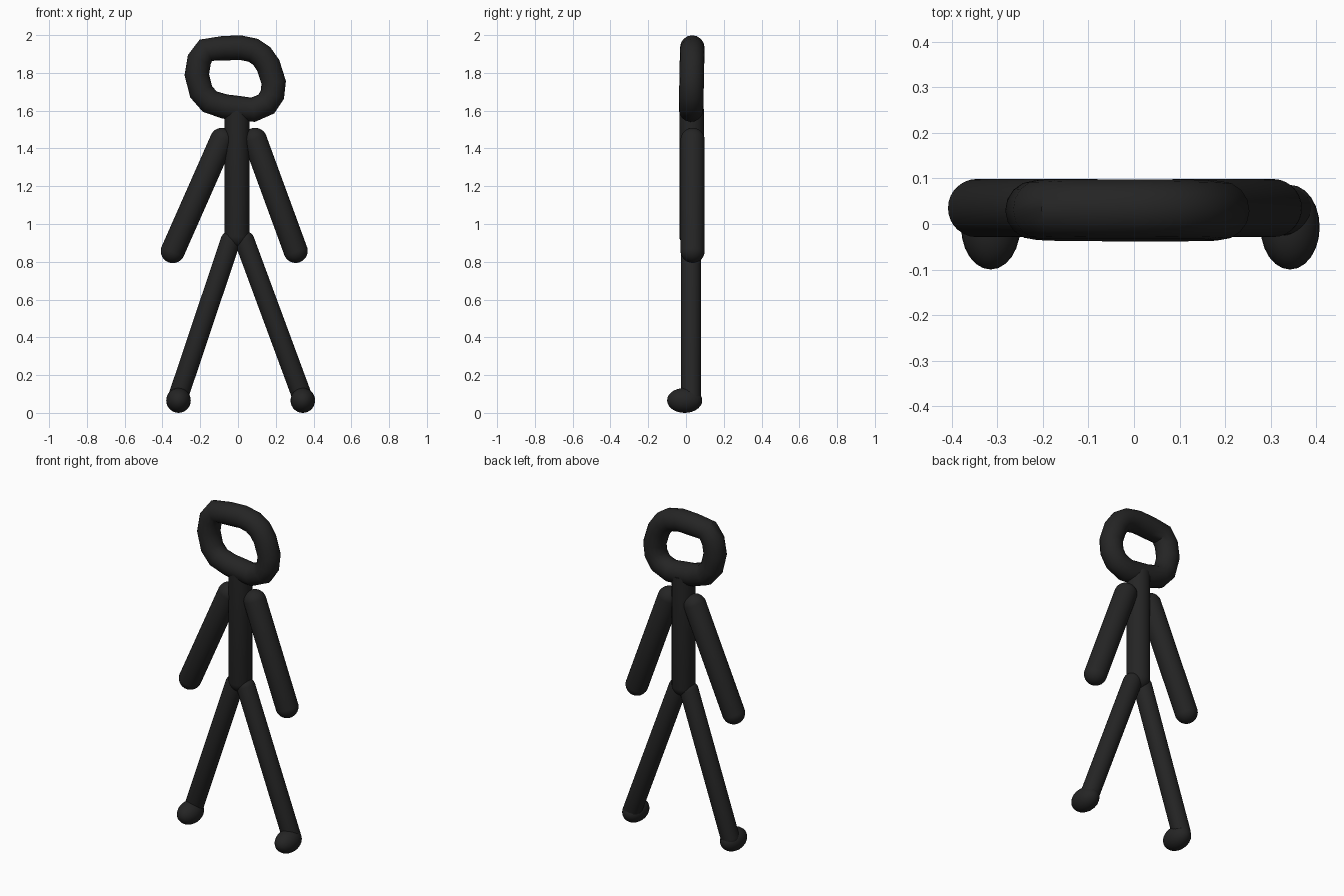
import bpy, bmesh
from mathutils import Vector, Matrix

if "Cube" in bpy.data.objects:
    bpy.data.objects.remove(bpy.data.objects["Cube"])

black = bpy.data.materials.new("soft_black")
black.diffuse_color = (0.018, 0.018, 0.018, 1)
black.use_nodes = True
black.node_tree.nodes["Principled BSDF"].inputs["Base Color"].default_value = black.diffuse_color


def finish(obj):
    obj.data.materials.clear()
    obj.data.materials.append(black)
    for o in bpy.context.selected_objects:
        o.select_set(False)
    obj.select_set(True)
    bpy.context.view_layer.objects.active = obj
    bpy.ops.object.shade_smooth_by_angle(angle=0.7)


def add_mesh(name, bm):
    mesh = bpy.data.meshes.new(name)
    bm.to_mesh(mesh)
    bm.free()
    obj = bpy.data.objects.new(name, mesh)
    bpy.context.collection.objects.link(obj)
    finish(obj)


def capsule(name, a, b, radius, flat_top=False):
    """Round-ended rod from a to b; the end at b can be cut flat."""
    a, b = Vector(a), Vector(b)
    axis = b - a
    bm = bmesh.new()
    bmesh.ops.create_uvsphere(bm, u_segments=28, v_segments=15, radius=radius)
    for v in bm.verts:
        if v.co.z > 0:
            v.co.z = axis.length + (0 if flat_top else v.co.z)
    turn = axis.to_track_quat('Z', 'Y').to_matrix().to_4x4()
    bm.transform(Matrix.Translation(a) @ turn)
    add_mesh(name, bm)


def foot(name, x):
    bm = bmesh.new()
    bmesh.ops.create_uvsphere(bm, u_segments=24, v_segments=14, radius=1)
    bm.transform(Matrix.Translation((x, -0.007, 0.066)) @ Matrix.Diagonal((0.065, 0.093, 0.066, 1)))
    add_mesh(name, bm)


# Head: uneven hand-bent ring
ring = [(-0.17, 1.92), (-0.205, 1.87), (-0.218, 1.79), (-0.195, 1.70), (-0.15, 1.648),
        (-0.07, 1.622), (0.01, 1.612), (0.08, 1.605), (0.15, 1.635), (0.182, 1.685),
        (0.189, 1.75), (0.16, 1.84), (0.125, 1.89), (0.08, 1.92), (0.01, 1.934),
        (-0.08, 1.93)]
curve = bpy.data.curves.new("head_ring", 'CURVE')
curve.dimensions = '3D'
curve.bevel_depth = 0.065
curve.bevel_resolution = 6
spline = curve.splines.new('POLY')
spline.points.add(len(ring) - 1)
for p, (x, z) in zip(spline.points, ring):
    p.co = (x, 0.03 + 0.02 * (z - 1.77), z, 1)
spline.use_cyclic_u = True
head = bpy.data.objects.new("head_ring", curve)
bpy.context.collection.objects.link(head)
head.select_set(True)
bpy.context.view_layer.objects.active = head
bpy.ops.object.convert(target='MESH')
finish(bpy.context.view_layer.objects.active)

# Body
capsule("torso", (-0.005, 0.03, 0.94), (-0.005, 0.03, 1.61), 0.066, flat_top=True)

# Arms
capsule("left_arm", (-0.345, 0.035, 0.857), (-0.085, 0.035, 1.445), 0.064)
capsule("right_arm", (0.305, 0.035, 0.858), (0.09, 0.035, 1.445), 0.064)

# Legs
capsule("left_leg", (-0.315, 0.027, 0.09), (-0.04, 0.027, 0.91), 0.053)
capsule("right_leg", (0.34, 0.027, 0.085), (0.035, 0.027, 0.91), 0.053)

# Feet
foot("left_foot", -0.315)
foot("right_foot", 0.343)
